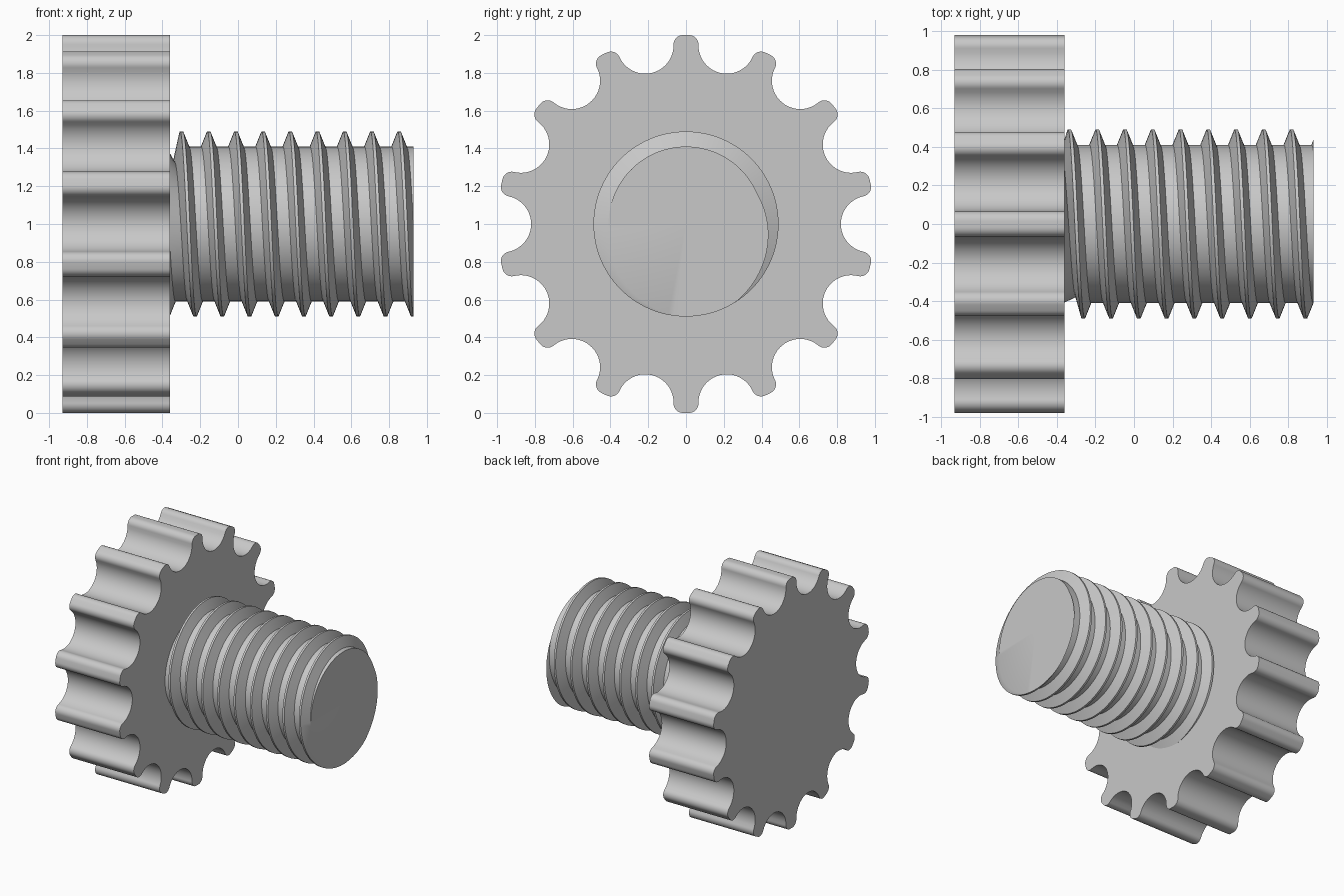
import bpy, bmesh
from math import sin, cos, pi, tau, radians
from mathutils import Vector, Matrix

cube = bpy.data.objects.get("Cube")
if cube:
    bpy.data.objects.remove(cube)

grey = bpy.data.materials.new("plain grey")
grey.use_nodes = True
grey.diffuse_color = (0.58, 0.58, 0.58, 1)
grey.node_tree.nodes["Principled BSDF"].inputs["Base Color"].default_value = grey.diffuse_color

AXIS_Z = 1.0


def finish(bm, name):
    """Turn a bmesh into a smooth object with sharp edges kept."""
    bmesh.ops.remove_doubles(bm, verts=bm.verts, dist=1e-5)
    bmesh.ops.recalc_face_normals(bm, faces=bm.faces)
    mesh = bpy.data.meshes.new(name)
    bm.to_mesh(mesh)
    bm.free()
    mesh.materials.append(grey)
    obj = bpy.data.objects.new(name, mesh)
    bpy.context.collection.objects.link(obj)
    obj.location.z = AXIS_Z
    bpy.ops.object.select_all(action='DESELECT')
    obj.select_set(True)
    bpy.context.view_layer.objects.active = obj
    bpy.ops.object.shade_smooth_by_angle(angle=radians(30))
    return obj


def arc(cx, cy, r, start, end, steps):
    angles = (radians(start + (end - start) * i / steps) for i in range(steps + 1))
    return [Vector((cx + r * cos(a), cy + r * sin(a))) for a in angles]


# Knob: one rounded tooth and the scooped notch beside it, repeated around the axis
TEETH, HALF_TOOTH, FILLET, SCOOP = 14, 0.066, 0.05, 0.15
step = 360 / TEETH
notch = Vector((sin(radians(step / 2)), cos(radians(step / 2)))) * (0.82 + SCOOP)
corner = HALF_TOOTH - FILLET
unit = (arc(-corner, 1 - FILLET, FILLET, 180, 90, 8)
        + arc(corner, 1 - FILLET, FILLET, 90, 0, 8)
        + arc(notch.x, notch.y, SCOOP, 180, 360 - step, 20)[:-1])

bm = bmesh.new()
outline = []
for i in range(TEETH):
    turn = Matrix.Rotation(-radians(step * i), 2)
    for p in unit:
        q = turn @ p
        outline.append(bm.verts.new((-0.93, q.x, q.y)))
face = bm.faces.new(outline)
side = bmesh.ops.extrude_face_region(bm, geom=[face])["geom"]
bmesh.ops.translate(bm, vec=(0.57, 0, 0), verts=[v for v in side if isinstance(v, bmesh.types.BMVert)])
if not face.is_valid or len([f for f in bm.faces if len(f.verts) > 4]) < 2:
    bm.faces.new(outline)
finish(bm, "scalloped_knob")

# Threaded shaft: a helical ridge swept around the axis and trimmed flat at both ends
START, END, PITCH, CREST_X = -0.38, 0.93, 0.144, -0.155
ROOT, CREST = 0.41, 0.49
CREST_HALF, BASE_HALF = 0.008, 0.04
OFFSETS = (-BASE_HALF, -CREST_HALF, CREST_HALF, BASE_HALF)
SEGMENTS = 96


def thread_radius(x, theta):
    u = (x - CREST_X - PITCH * theta / tau + PITCH / 2) % PITCH - PITCH / 2
    t = (BASE_HALF - abs(u)) / (BASE_HALF - CREST_HALF)
    return ROOT + (CREST - ROOT) * min(1, max(0, t))


bm = bmesh.new()
rings = []
for s in range(SEGMENTS + 1):
    theta = tau * s / SEGMENTS
    ring = []
    for n in range(-5, 11):
        for off in OFFSETS:
            x = CREST_X + PITCH * (n + theta / tau) + off
            x = min(END, max(START, x))
            r = thread_radius(x, theta)
            # Run-out groove beside the first turn
            if off == -BASE_HALF:
                r -= 0.08 * max(0, 1 - abs(theta + tau * (n + 1)) / 2.6)
            ring.append(bm.verts.new((x, -r * sin(theta), r * cos(theta))))
    rings.append(ring)

tip = bm.verts.new((END, 0, 0))
base = bm.verts.new((START, 0, 0))
for a, b in zip(rings, rings[1:]):
    for j in range(len(a) - 1):
        # Skip strips that are trimmed away at either end
        quad = (a[j], a[j + 1], b[j + 1], b[j])
        xs = [v.co.x for v in quad]
        if max(xs) - min(xs) > 1e-6:
            bm.faces.new(quad)
    bm.faces.new((a[-1], tip, b[-1]))
    bm.faces.new((a[0], b[0], base))
bmesh.ops.delete(bm, geom=[v for v in bm.verts if not v.link_faces], context='VERTS')
bmesh.ops.remove_doubles(bm, verts=bm.verts, dist=1e-5)
bmesh.ops.dissolve_degenerate(bm, edges=bm.edges, dist=1e-5)
finish(bm, "threaded_shaft")
